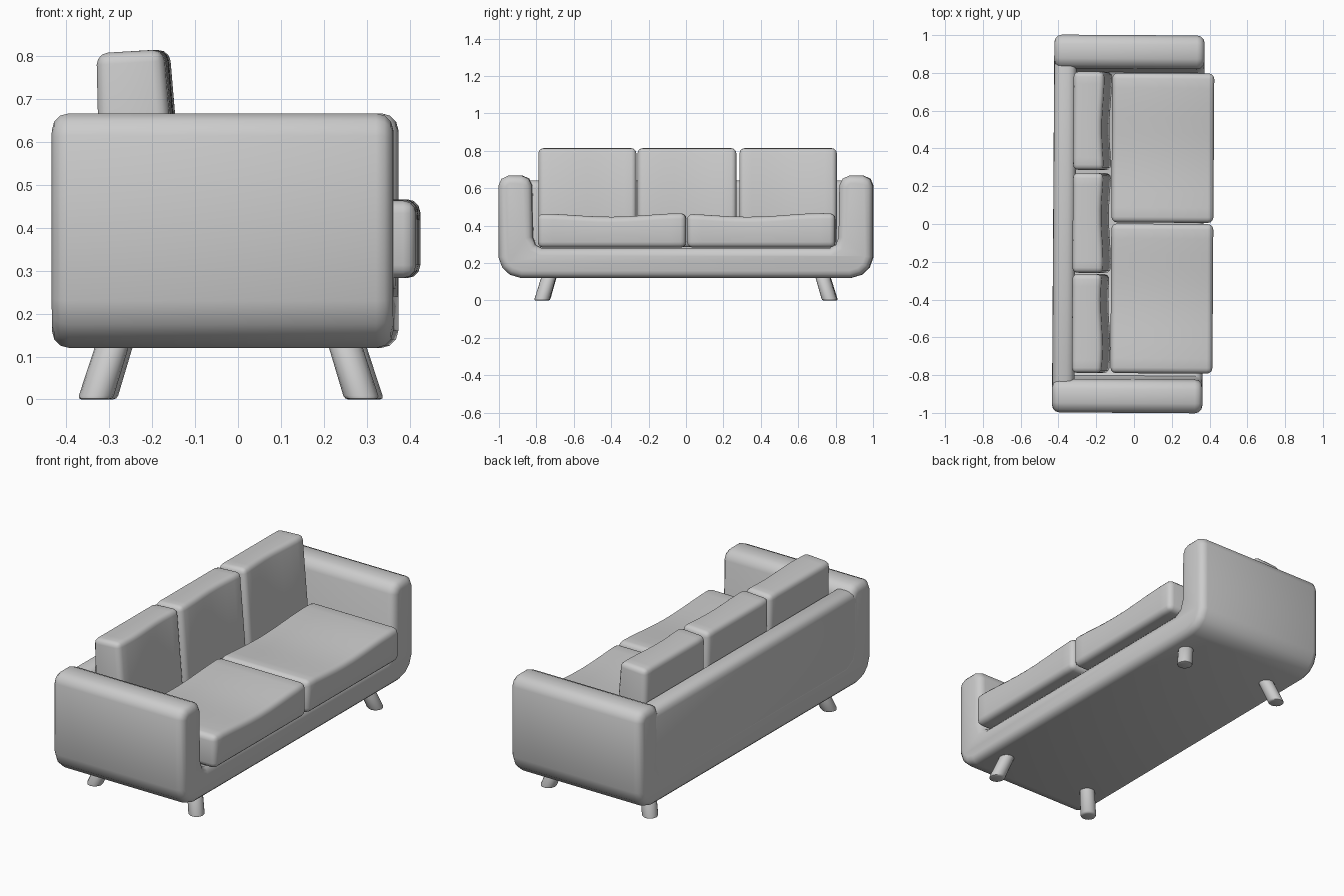
import bpy, bmesh, math
from mathutils import Matrix

if "Cube" in bpy.data.objects:
    bpy.data.objects.remove(bpy.data.objects["Cube"])

TURN = Matrix.Rotation(-0.0065, 4, 'Z')  # the sofa stands very slightly turned


def finish(bm, name, width, segments=3, limit=60):
    """Round every sharp edge, shade smooth and make the object."""
    bmesh.ops.recalc_face_normals(bm, faces=bm.faces)
    edges = [e for e in bm.edges
             if len(e.link_faces) == 2 and e.calc_face_angle() > math.radians(limit)]
    bmesh.ops.bevel(bm, geom=edges, offset=width, segments=segments, profile=0.5,
                    affect='EDGES', clamp_overlap=False)
    bmesh.ops.transform(bm, matrix=TURN, verts=bm.verts)
    for f in bm.faces:
        f.smooth = True
    me = bpy.data.meshes.new(name)
    bm.to_mesh(me)
    bm.free()
    me.set_sharp_from_angle(angle=math.radians(40))
    ob = bpy.data.objects.new(name, me)
    bpy.context.collection.objects.link(ob)
    return ob


def box(x, y, z, cuts=0):
    """Box from ranges, optionally sliced along y."""
    bm = bmesh.new()
    bmesh.ops.create_cube(bm, size=1)
    for v in bm.verts:
        v.co = [r[0] + (c + 0.5) * (r[1] - r[0]) for c, r in zip(v.co, (x, y, z))]
    for i in range(1, cuts + 1):
        p = y[0] + (y[1] - y[0]) * i / (cuts + 1)
        bmesh.ops.bisect_plane(bm, geom=bm.verts[:] + bm.edges[:] + bm.faces[:],
                               plane_co=(0, p, 0), plane_no=(0, 1, 0))
    return bm


# Base and arms: one rounded U profile swept along x
half = [(.88, .12), (.94, .138), (.98, .175), (1, .23), (1, .615), (.985, .65),
        (.95, .667), (.875, .667), (.84, .652), (.822, .615), (.818, .34),
        (.803, .298), (.77, .28)]
profile = half + [(-y, z) for y, z in reversed(half)]
bm = bmesh.new()
face = bm.faces.new([bm.verts.new((-.428, y, z)) for y, z in profile])
ext = bmesh.ops.extrude_face_region(bm, geom=[face], use_keep_orig=True)
bmesh.ops.translate(bm, vec=(.796, 0, 0),
                    verts=[g for g in ext['geom'] if isinstance(g, bmesh.types.BMVert)])
finish(bm, "base_and_arms", .04)

# Backrest panel between the arms
finish(box((-.427, -.31), (-.9, .9), (.121, .642)), "back_panel", .042)

# Seat cushions with a soft wavy top
for name, y, phase in (("seat_cushion_a", (-.79, .002), 0.0),
                       ("seat_cushion_b", (.008, .80), 0.5)):
    bm = box((-.12, .42), y, (.283, .455), cuts=9)
    for v in bm.verts:
        if v.co.z > .4:
            t = (v.co.y - y[0]) / (y[1] - y[0])
            v.co.z += .009 * math.cos(2 * math.pi * t + phase) + .003 * t
    finish(bm, name, .03)

# Back cushions, leaning backwards with a wavy front
for i, y in enumerate(((-.79, -.267), (-.26, .268), (.285, .805))):
    bm = box((-.325, -.17), y, (.285, .81), cuts=7)
    for v in bm.verts:
        t = (v.co.y - y[0]) / (y[1] - y[0])
        h = (v.co.z - .285) / .525
        if v.co.x > -.2:
            v.co.x += .006 * math.sin(2 * math.pi * t + i) + .045 * (1 - h)
            v.co.z += .006 * h
        else:
            v.co.x += .012 * (1 - h)
            v.co.z -= .003 * h
    finish(bm, f"back_cushion_{i + 1}", .027)

# Splayed legs
for sx, cx in ((-1, -.328), (1, .294)):
    for sy in (-1, 1):
        bm = bmesh.new()
        bmesh.ops.create_cone(bm, cap_ends=True, segments=16, radius1=.041,
                              radius2=.039, depth=.15,
                              matrix=Matrix.Translation((cx, sy * .77, .075)))
        for v in bm.verts:
            if v.co.z > .1:
                v.co.x -= sx * .047
                v.co.y -= sy * .045
        finish(bm, f"leg_{'front' if sx > 0 else 'back'}_{'left' if sy < 0 else 'right'}",
               .009, 2, 50)
